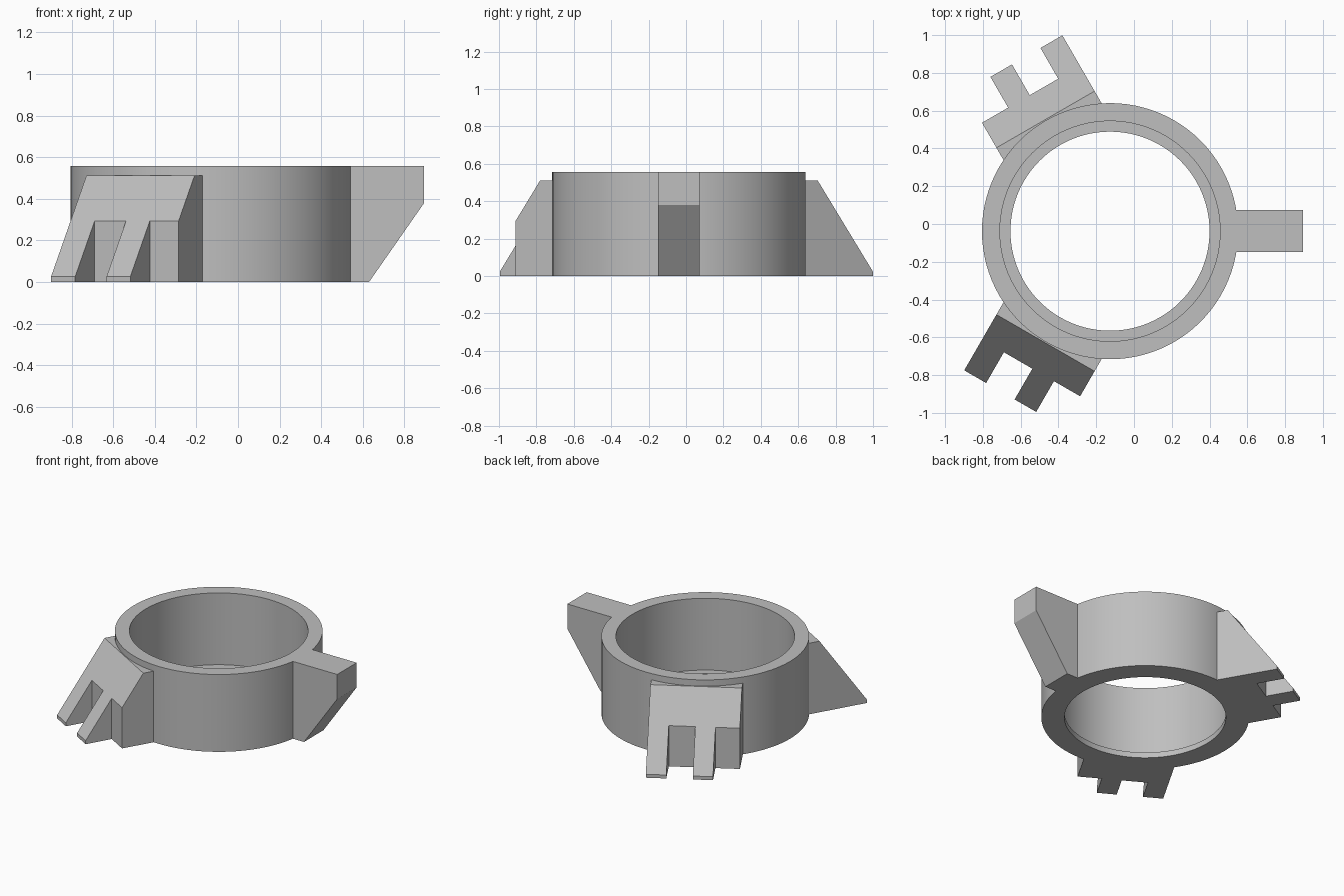
import bpy, bmesh, math
from mathutils import Vector, Matrix

cube = bpy.data.objects.get("Cube")
if cube:
    bpy.data.objects.remove(cube, do_unlink=True)

CENTRE = Vector((-0.127, -0.038, 0))
HEIGHT = 0.557

grey = bpy.data.materials.new("plain grey")
grey.use_nodes = True
colour = (0.52, 0.52, 0.52, 1)
grey.diffuse_color = colour
grey.node_tree.nodes["Principled BSDF"].inputs["Base Color"].default_value = colour


def make(name, bm, angle=0.0, smooth=False):
    """Turn a bmesh into a part, turned about the ring axis."""
    bmesh.ops.recalc_face_normals(bm, faces=bm.faces)
    bm.transform(Matrix.Translation(CENTRE) @ Matrix.Rotation(math.radians(angle), 4, 'Z'))
    mesh = bpy.data.meshes.new(name)
    bm.to_mesh(mesh)
    bm.free()
    mesh.materials.append(grey)
    ob = bpy.data.objects.new(name, mesh)
    bpy.context.collection.objects.link(ob)
    if smooth:
        bpy.ops.object.select_all(action='DESELECT')
        ob.select_set(True)
        bpy.context.view_layer.objects.active = ob
        bpy.ops.object.shade_smooth_by_angle(angle=math.radians(30))
    return ob


def prism(points, direction):
    """Extrude a closed outline along a direction."""
    bm = bmesh.new()
    face = bm.faces.new([bm.verts.new(p) for p in points])
    ext = bmesh.ops.extrude_face_region(bm, geom=[face], use_keep_orig=True)
    verts = [g for g in ext["geom"] if isinstance(g, bmesh.types.BMVert)]
    bmesh.ops.translate(bm, verts=verts, vec=direction)
    return bm


# Ring with a small inner lip at the bottom
OUTER, BORE, LIP, LIP_TOP = 0.678, 0.583, 0.527, 0.04
profile = [(LIP, 0), (OUTER, 0), (OUTER, HEIGHT), (BORE, HEIGHT), (BORE, LIP_TOP), (LIP, LIP_TOP)]
bm = bmesh.new()
loop = [bm.verts.new((r, 0, z)) for r, z in profile]
edges = [bm.edges.new((loop[i - 1], loop[i])) for i in range(len(loop))]
bmesh.ops.spin(bm, geom=loop + edges, cent=(0, 0, 0), axis=(0, 0, 1),
               angle=math.tau, steps=96, use_merge=True)
bmesh.ops.remove_doubles(bm, verts=bm.verts, dist=0.0001)
make("ring", bm, smooth=True)

# Single arm with a sloped underside
side = [(0.62, 0), (0.757, 0), (1.022, 0.38), (1.022, HEIGHT), (0.62, HEIGHT)]
make("arm", prism([(r, -0.111, z) for r, z in side], (0, 0.222, 0)))

# Two forked brackets, cut by a sloping plane
BACK, BASE, TIP, CREST, TOP, TIP_Z = 0.59, 0.836, 1.024, 0.683, 0.512, 0.025
plan = [(BACK, -0.3), (BACK, 0.3), (BASE, 0.3), (BASE, 0.14), (TIP, 0.14), (TIP, 0.008),
        (BASE, 0.008), (BASE, -0.166), (TIP, -0.166), (TIP, -0.3)]
for name, angle in (("back_bracket", 120), ("front_bracket", 240)):
    bm = prism([(r, t, 0) for r, t in plan], (0, 0, TOP))
    bmesh.ops.bisect_plane(bm, geom=bm.verts[:] + bm.edges[:] + bm.faces[:], dist=0.00001,
                           plane_co=(CREST, 0, TOP),
                           plane_no=Vector((TOP - TIP_Z, 0, TIP - CREST)).normalized(),
                           clear_outer=True)
    bmesh.ops.holes_fill(bm, edges=[e for e in bm.edges if e.is_boundary], sides=0)
    make(name, bm, angle)
